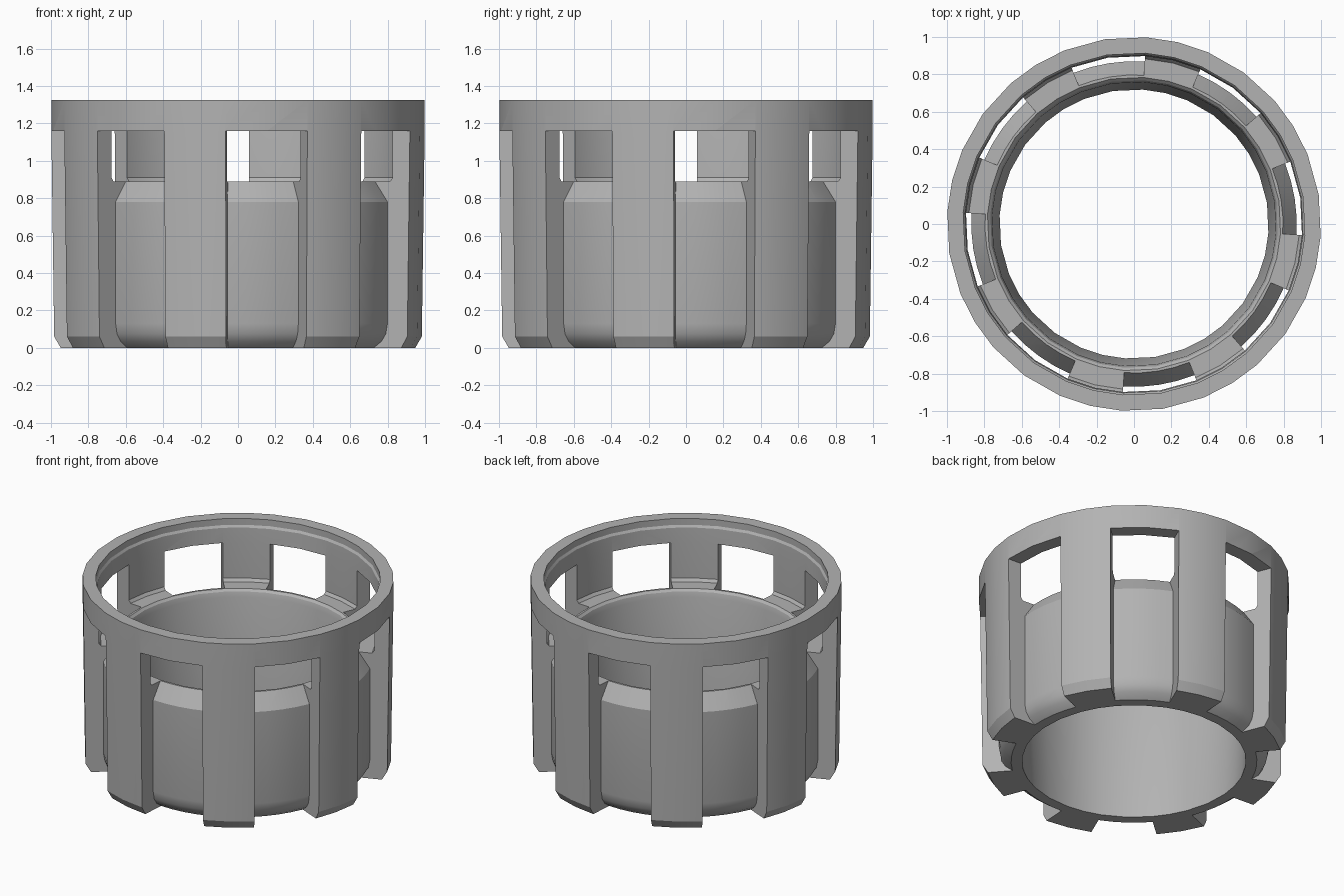
import bpy
import bmesh
from math import radians, sin, cos

cube = bpy.data.objects.get("Cube")
if cube:
    bpy.data.objects.remove(cube, do_unlink=True)

SLOTS = 8
PITCH = 360 / SLOTS
FIRST = -81.0        # direction of the first slot
HALF = 12.8          # half the angular width of a slot

grey = bpy.data.materials.new("plain_grey")
grey.use_nodes = True
colour = (0.45, 0.45, 0.45, 1)
grey.diffuse_color = colour
grey.node_tree.nodes["Principled BSDF"].inputs["Base Color"].default_value = colour


def sweep(name, profile, angles, closed):
    """Sweep a closed (radius, height) profile around z through the angles."""
    bm = bmesh.new()
    rings = [[bm.verts.new((r * cos(radians(a)), r * sin(radians(a)), z))
              for r, z in profile] for a in angles]
    count = len(profile)
    pairs = list(zip(rings, rings[1:]))
    if closed:
        pairs.append((rings[-1], rings[0]))
    else:
        bm.faces.new(rings[0])
        bm.faces.new(rings[-1])
    for a, b in pairs:
        for i in range(count):
            j = (i + 1) % count
            bm.faces.new((a[i], b[i], b[j], a[j]))
    bmesh.ops.recalc_face_normals(bm, faces=bm.faces)
    mesh = bpy.data.meshes.new(name)
    bm.to_mesh(mesh)
    bm.free()
    mesh.materials.append(grey)
    obj = bpy.data.objects.new(name, mesh)
    bpy.context.collection.objects.link(obj)
    return obj


# Ribbed cup: bored drum, inner ledge, tall wall and stepped rim
body_profile = [
    (0.72, 0), (0.95, 0), (0.985, 0.06), (1.0, 1.15), (1.0, 1.325),
    (0.915, 1.325), (0.915, 1.28), (0.905, 1.265), (0.9, 1.16),
    (0.9, 0.91), (0.885, 0.89), (0.785, 0.89), (0.77, 0.875), (0.76, 0.84),
]
stations = []
for k in range(SLOTS):
    mid = FIRST + k * PITCH
    stations += [mid - HALF, mid, mid + HALF, mid + PITCH / 2]
body = sweep("ribbed_cup", body_profile, stations, True)

# Slots: open at the bottom, leave a chamfered drum, pierce the wall above
slot_profile = [
    (1.2, -0.1), (0.72, -0.1), (0.79, 0), (0.835, 0.035), (0.86, 0.075),
    (0.87, 0.13), (0.87, 0.78), (0.79, 0.9), (0.79, 1.16), (1.2, 1.16),
]
cutters = bpy.data.collections.new("slot_cutters")
bpy.context.scene.collection.children.link(cutters)
for k in range(SLOTS):
    mid = FIRST + k * PITCH
    cutter = sweep(f"slot_cutter_{k + 1}", slot_profile,
                   [mid + HALF * t for t in (-0.998, -0.5, 0, 0.5, 0.998)], False)
    for owner in list(cutter.users_collection):
        owner.objects.unlink(cutter)
    cutters.objects.link(cutter)
    cutter.hide_render = True

bpy.context.view_layer.objects.active = body
body.select_set(True)
cut = body.modifiers.new("slots", "BOOLEAN")
cut.operation = "DIFFERENCE"
cut.solver = "EXACT"
cut.operand_type = "COLLECTION"
cut.collection = cutters
bpy.ops.object.modifier_apply(modifier=cut.name)
for cutter in list(cutters.objects):
    bpy.data.objects.remove(cutter, do_unlink=True)
bpy.data.collections.remove(cutters)

bpy.ops.object.shade_smooth_by_angle(angle=radians(28))
